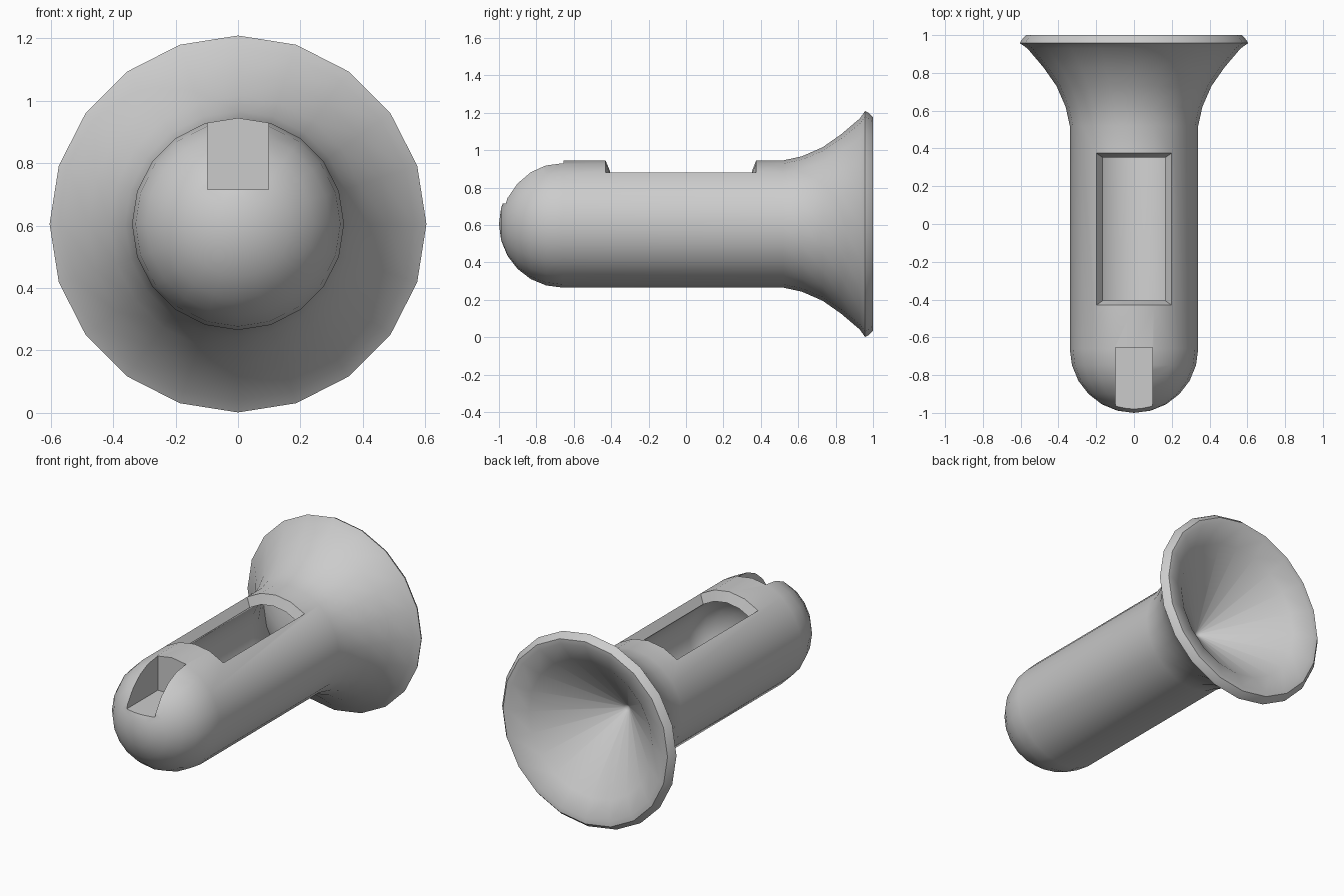
import bpy, bmesh
from math import sin, cos, pi, radians

if "Cube" in bpy.data.objects:
    bpy.data.objects.remove(bpy.data.objects["Cube"])

SIDES = 20
CZ = 0.605          # height of the long axis


def make_object(name, bm):
    bmesh.ops.recalc_face_normals(bm, faces=bm.faces)
    mesh = bpy.data.meshes.new(name)
    bm.to_mesh(mesh)
    bm.free()
    ob = bpy.data.objects.new(name, mesh)
    bpy.context.collection.objects.link(ob)
    return ob


def point(r, y, step):
    """Point at a given facet step around the long axis."""
    a = 2 * pi * step / SIDES
    return (r * sin(a), y, CZ + r * cos(a))


def lathe(name, profile):
    """Revolve (radius, y) points about the long axis; radius 0 makes a pole."""
    bm = bmesh.new()
    rings = []
    for r, y in profile:
        if r == 0:
            rings.append([bm.verts.new((0, y, CZ))] * SIDES)
        else:
            rings.append([bm.verts.new(point(r, y, i)) for i in range(SIDES)])
    for a, b in zip(rings, rings[1:]):
        for i in range(SIDES):
            j = (i + 1) % SIDES
            bm.faces.new(list(dict.fromkeys((a[i], a[j], b[j], b[i]))))
    return make_object(name, bm)


def sector(name, section, steps):
    """Sweep a closed (radius, y) section over a range of facet steps."""
    bm = bmesh.new()
    loops = [[bm.verts.new(point(r, y, s)) for r, y in section] for s in steps]
    n = len(section)
    for a, b in zip(loops, loops[1:]):
        for i in range(n):
            j = (i + 1) % n
            bm.faces.new((a[i], a[j], b[j], b[i]))
    bm.faces.new(loops[0])
    bm.faces.new(loops[-1])
    return make_object(name, bm)


def box(name, hw, y0, y1, z0, z1):
    bm = bmesh.new()
    bmesh.ops.create_cube(bm, size=1)
    for v in bm.verts:
        v.co = (v.co.x * 2 * hw, y0 + (v.co.y + 0.5) * (y1 - y0),
                z0 + (v.co.z + 0.5) * (z1 - z0))
    return make_object(name, bm)


def cut(target, cutter):
    mod = target.modifiers.new("cut", 'BOOLEAN')
    mod.operation = 'DIFFERENCE'
    mod.solver = 'EXACT'
    mod.object = cutter
    bpy.context.view_layer.objects.active = target
    bpy.ops.object.modifier_apply(modifier=mod.name)
    bpy.data.objects.remove(cutter)


def dome(r, y, depth, n=6):
    """Rounded end profile whose base circle sits at y."""
    return [(r * sin(k * pi / 2 / n) if k else 0, y - depth * cos(k * pi / 2 / n))
            for k in range(n + 1)]


# Outer shell: round nose, tube, flared bell, rim, and conical bell mouth
flare = [(0.34, 0.52), (0.362, 0.62), (0.41, 0.73), (0.48, 0.83), (0.565, 0.93), (0.604, 0.957)]
mouth = [(0.597, 0.972), (0.572, 1.0), (0.54, 0.998), (0.43, 0.945), (0.02, 0.585), (0, 0.57)]
body = lathe("horn_body", dome(0.34, -0.66, 0.34) + flare + mouth)

# Hollow inside: domed at the nose, flaring behind the bell cone
cut(body, lathe("hollow_cutter", dome(0.28, -0.43, 0.2) + [
    (0.28, 0.53), (0.305, 0.64), (0.35, 0.74), (0.38, 0.80), (0, 0.5)]))

# Window through the top wall, four facets wide, ends sloping towards the axis
cut(body, sector("window_cutter", [(0.2, -0.372), (0.2, 0.321), (0.4, 0.398), (0.4, -0.455)],
                 [-2, -1, 0, 1, 2]))

# Square notch in the top of the nose
cut(body, box("notch_cutter", 0.098, -1.1, -0.655, 0.715, 1.1))

# Smooth shading with crisp cut edges
bpy.ops.object.select_all(action='DESELECT')
body.select_set(True)
bpy.context.view_layer.objects.active = body
bpy.ops.object.shade_smooth_by_angle(angle=radians(30))
